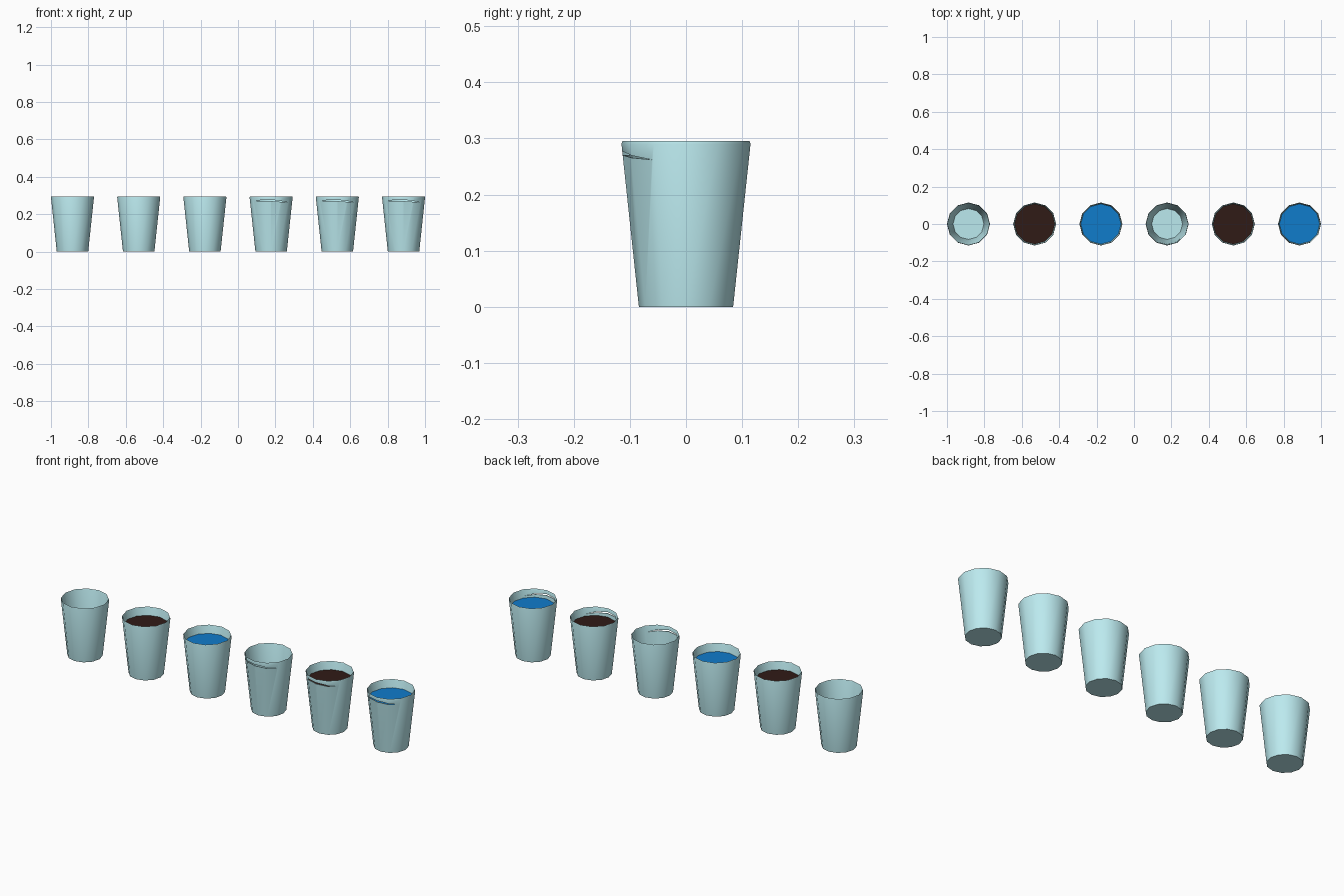
import bpy, bmesh, math

if "Cube" in bpy.data.objects:
    bpy.data.objects.remove(bpy.data.objects["Cube"])

SIDES = 12
SPACING = 0.354
LIQUID_Z = 0.252


def material(name, rgb):
    m = bpy.data.materials.new(name)
    m.diffuse_color = (*rgb, 1)
    m.use_nodes = True
    m.node_tree.nodes["Principled BSDF"].inputs["Base Color"].default_value = m.diffuse_color
    return m


plastic = material("pale_cyan", (0.50, 0.82, 0.86))
coffee = material("dark_brown", (0.03, 0.011, 0.008))
water = material("blue", (0.005, 0.20, 0.60))


def make_object(name, bm, x, mat=None):
    bmesh.ops.recalc_face_normals(bm, faces=bm.faces[:])
    mesh = bpy.data.meshes.new(name)
    bm.to_mesh(mesh)
    bm.free()
    ob = bpy.data.objects.new(name, mesh)
    ob.location.x = x
    bpy.context.collection.objects.link(ob)
    if mat:
        mesh.materials.append(mat)
    return ob


def ring(bm, r, z):
    return [bm.verts.new((r * math.cos(2 * math.pi * i / SIDES),
                          r * math.sin(2 * math.pi * i / SIDES), z))
            for i in range(SIDES)]


# Tapered thin-walled cup: outside, chamfered rim, inside
def cup(name, x):
    bm = bmesh.new()
    profile = [(0.084, 0), (0.115, 0.29), (0.1135, 0.295),
               (0.1115, 0.29), (0.0825, 0.004)]
    rings = [ring(bm, r, z) for r, z in profile]
    for a, b in zip(rings, rings[1:]):
        for i in range(SIDES):
            j = (i + 1) % SIDES
            bm.faces.new((a[i], a[j], b[j], b[i]))
    bm.faces.new(rings[0])
    bm.faces.new(rings[-1])
    return make_object(name, bm, x, plastic)


# Liquid surface just below the rim
def liquid(name, x, mat):
    bm = bmesh.new()
    bm.faces.new(ring(bm, 0.1085, LIQUID_Z))
    ob = make_object(name, bm, x, mat)
    if ob.data.polygons[0].normal.z < 0:
        ob.data.flip_normals()


# Narrow sloping crack through the front wall
def crack(ob, x):
    outline = [(-0.092, 0.270), (-0.05, 0.276), (0, 0.277), (0.05, 0.271),
               (0.092, 0.262), (0.05, 0.266), (0, 0.270), (-0.05, 0.271)]
    bm = bmesh.new()
    face = bm.faces.new([bm.verts.new((px, -0.2, pz)) for px, pz in outline])
    ext = bmesh.ops.extrude_face_region(bm, geom=[face], use_keep_orig=True)
    verts = [g for g in ext["geom"] if isinstance(g, bmesh.types.BMVert)]
    bmesh.ops.translate(bm, verts=verts, vec=(0, 0.17, 0))
    cutter = make_object("crack_cutter", bm, x)
    mod = ob.modifiers.new("crack", "BOOLEAN")
    mod.operation = "DIFFERENCE"
    mod.solver = "EXACT"
    mod.object = cutter
    bpy.context.view_layer.objects.active = ob
    bpy.ops.object.modifier_apply(modifier=mod.name)
    bpy.data.objects.remove(cutter)


# Row: three whole cups, then three cracked ones
contents = [("empty", None), ("coffee", coffee), ("water", water)]
for n in range(6):
    x = (n - 2.5) * SPACING
    label, mat = contents[n % 3]
    state = "cracked" if n >= 3 else "whole"
    ob = cup(f"{state}_{label}_cup", x)
    if n >= 3:
        bpy.context.view_layer.update()
        crack(ob, x)
    bpy.ops.object.select_all(action="DESELECT")
    ob.select_set(True)
    bpy.context.view_layer.objects.active = ob
    bpy.ops.object.shade_smooth_by_angle(angle=math.radians(35))
    if mat:
        liquid(f"{state}_cup_{label}", x, mat)
